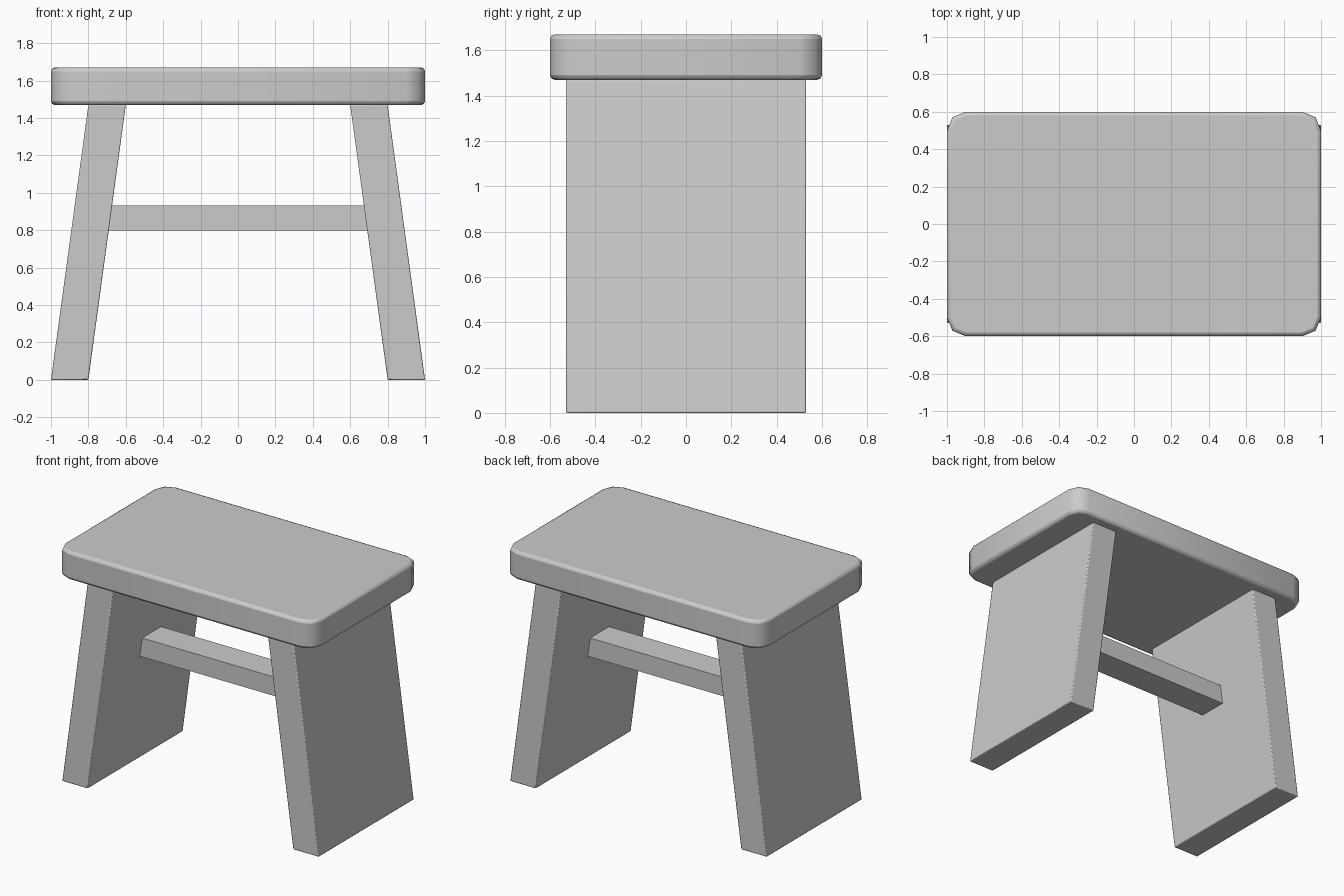
import bpy, bmesh, math

if "Cube" in bpy.data.objects:
    bpy.data.objects.remove(bpy.data.objects["Cube"])


def make_prism(name, outline, to_3d, depth, bevel=0.0, segments=1):
    """Extrude a closed 2D outline by depth, then optionally bevel its sharp edges."""
    bm = bmesh.new()
    start = [bm.verts.new(to_3d(a, b, 0)) for a, b in outline]
    end = [bm.verts.new(to_3d(a, b, depth)) for a, b in outline]
    bm.faces.new(start)
    bm.faces.new(end)
    n = len(outline)
    for i in range(n):
        j = (i + 1) % n
        bm.faces.new((start[i], start[j], end[j], end[i]))
    bmesh.ops.recalc_face_normals(bm, faces=bm.faces)
    mesh = bpy.data.meshes.new(name)
    bm.to_mesh(mesh)
    bm.free()
    obj = bpy.data.objects.new(name, mesh)
    bpy.context.collection.objects.link(obj)
    if bevel:
        mod = obj.modifiers.new("soft_edges", 'BEVEL')
        mod.width = bevel
        mod.segments = segments
        mod.limit_method = 'ANGLE'
        mod.angle_limit = math.radians(60)
    return obj


def smooth(obj, angle):
    bpy.ops.object.select_all(action='DESELECT')
    obj.select_set(True)
    bpy.context.view_layer.objects.active = obj
    bpy.ops.object.shade_smooth_by_angle(angle=math.radians(angle))


TOP, SEAT_BOTTOM = 1.67, 1.47
SLOPE = 0.2 / SEAT_BOTTOM

# seat: rectangle with two-segment rounded corners and softened rims
R = 0.1
outline = []
for sx, sy, first in ((1, 1, 0), (-1, 1, 90), (-1, -1, 180), (1, -1, 270)):
    for step in range(3):
        a = math.radians(first + 45 * step)
        outline.append((sx * (1 - R) + R * math.cos(a), sy * (0.6 - R) + R * math.sin(a)))
seat = make_prism("seat", outline, lambda a, b, d: (a, b, SEAT_BOTTOM + d),
                  TOP - SEAT_BOTTOM, 0.02, 2)
smooth(seat, 50)

# slanted board legs, mirrored left and right
for side, sx in (("left", -1), ("right", 1)):
    profile = [(sx * 0.8, 0), (sx * 1.0, 0), (sx * 0.8, SEAT_BOTTOM), (sx * 0.6, SEAT_BOTTOM)]
    leg = make_prism(side + "_leg", profile, lambda a, b, d: (a, d - 0.53, b), 1.06, 0.006, 2)
    smooth(leg, 50)

# stretcher bar with ends cut to the lean of the legs
z0, z1 = 0.80, 0.933
x0, x1 = 0.8 - SLOPE * z0, 0.8 - SLOPE * z1
make_prism("stretcher", [(-x0, z0), (x0, z0), (x1, z1), (-x1, z1)],
           lambda a, b, d: (a, d - 0.105, b), 0.21)
